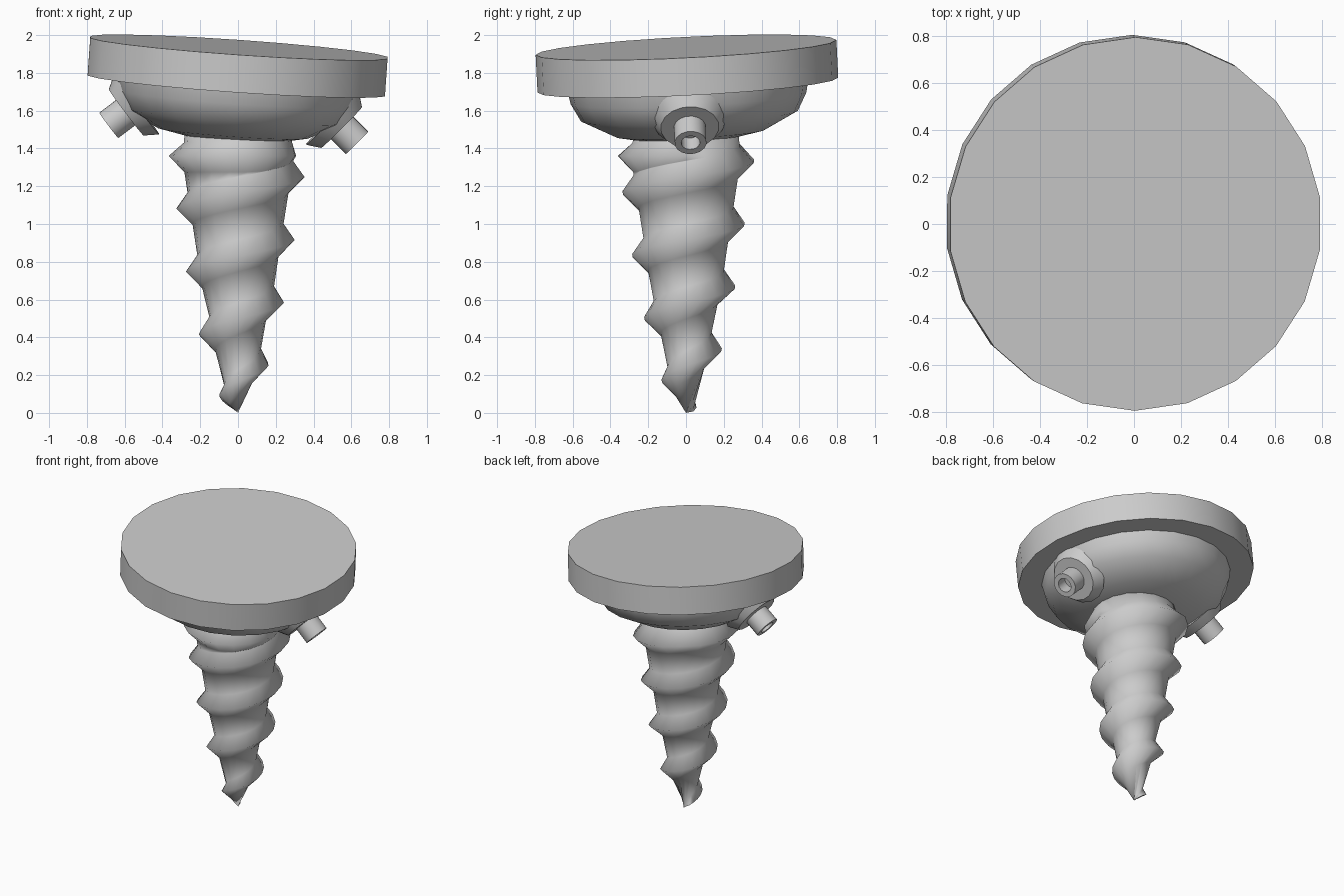
import bpy, bmesh, math
from mathutils import Matrix, Vector

cube = bpy.data.objects.get("Cube")
if cube:
    bpy.data.objects.remove(cube, do_unlink=True)

grey = bpy.data.materials.new("plain_grey")
grey.use_nodes = True
grey.diffuse_color = (0.6, 0.6, 0.6, 1)
grey.node_tree.nodes["Principled BSDF"].inputs["Base Color"].default_value = (0.6, 0.6, 0.6, 1)


def finish(bm, name, angle):
    """Clean the mesh, make the object and smooth it below the given angle."""
    bmesh.ops.remove_doubles(bm, verts=bm.verts, dist=0.0005)
    bmesh.ops.recalc_face_normals(bm, faces=bm.faces)
    mesh = bpy.data.meshes.new(name)
    bm.to_mesh(mesh)
    bm.free()
    mesh.materials.append(grey)
    obj = bpy.data.objects.new(name, mesh)
    bpy.context.collection.objects.link(obj)
    bpy.ops.object.select_all(action='DESELECT')
    obj.select_set(True)
    bpy.context.view_layer.objects.active = obj
    bpy.ops.object.shade_smooth_by_angle(angle=math.radians(angle))
    return obj


def lathe(name, profile, sides, matrix, angle=40):
    """Turn (radius, height) points about local z and cap both ends."""
    bm = bmesh.new()
    rings = []
    for r, h in profile:
        ring = []
        for i in range(sides):
            a = math.tau * (i + 0.5) / sides
            ring.append(bm.verts.new(matrix @ Vector((r * math.cos(a), r * math.sin(a), h))))
        rings.append(ring)
    for low, high in zip(rings, rings[1:]):
        for i in range(sides):
            j = (i + 1) % sides
            bm.faces.new((low[i], low[j], high[j], high[i]))
    bm.faces.new(rings[0])
    bm.faces.new(rings[-1])
    return finish(bm, name, angle)


# Tilted head: plate and bowl share one leaning frame
lean = Vector((0, 0, 1)).rotation_difference(Vector((0.07, -0.05, 1)))
head = Matrix.Translation((0.005, 0, 1.935)) @ lean.to_matrix().to_4x4()
lathe("head_plate", [(0.797, 0), (0.797, -0.2)], 22, head)
lathe("head_bowl", [(0.64, -0.19), (0.625, -0.27), (0.575, -0.365), (0.4, -0.455),
                    (0.2, -0.495)], 22, head, 60)

# Nozzles: flared collar, tube and bore, one on each side
nozzle_profile = [(0.2, -0.07), (0.185, -0.045), (0.155, 0), (0.085, 0), (0.085, 0.115),
                  (0.05, 0.115), (0.05, 0.03)]
for side, name in ((1, "left_nozzle"), (-1, "right_nozzle")):
    axis = Vector((side * 0.755, 0, -0.656))
    turn = Vector((0, 0, 1)).rotation_difference(axis).to_matrix().to_4x4()
    place = Matrix.Translation((side * 0.572, 0, -0.385))
    lathe(name, nozzle_profile, 16, head @ place @ turn)

# Screw shaft: tapered core with a right-handed helical thread
CORE = [(0, 0), (0.04, 0.045), (0.15, 0.075), (0.3, 0.115), (0.5, 0.15), (0.65, 0.188),
        (0.9, 0.225), (1.15, 0.265), (1.35, 0.295), (1.5, 0.28)]
SIDES, PITCH, TURNS = 18, 0.333, 6


def core(z):
    for (z0, r0), (z1, r1) in zip(CORE, CORE[1:]):
        if z <= z1:
            return r0 + (r1 - r0) * max(0, z - z0) / (z1 - z0)
    return CORE[-1][1]


def point(bm, step, z, extra=0):
    a = math.tau * step / SIDES
    r = core(z) + extra if z > 0 else 0
    return bm.verts.new((r * math.cos(a), r * math.sin(a), max(z, 0)))


bm = bmesh.new()
rows, last = [], SIDES * TURNS
for i in range(last + 1):
    raw = -0.417 + PITCH * i / SIDES
    crest = min(raw, 1.36)
    half = min(0.085, 0.03 + 0.2 * max(crest, 0))
    bump = min(0.073, 0.03 + 0.12 * max(crest, 0))
    bump *= max(0.1, min(1, (1.6 - raw) / 0.1))
    low = crest - half
    if i >= SIDES:
        low = max(low, rows[i - SIDES][2].co.z + 0.003)
    rows.append((point(bm, i, low), point(bm, i, crest, bump),
                 point(bm, i, min(crest + half, 1.43))))
top = [point(bm, i, 1.49) for i in range(SIDES)]

for i in range(last):
    a, b = rows[i], rows[i + 1]
    for k in (0, 1):
        bm.faces.new((a[k], b[k], b[k + 1], a[k + 1]))
    if i + SIDES < last:
        c, d = rows[i + SIDES][0], rows[i + SIDES + 1][0]
        bm.faces.new((a[2], b[2], d, c))
    elif i + SIDES > last:
        bm.faces.new((a[2], b[2], top[(i + 1) % SIDES], top[i % SIDES]))

# Thread run-out where the last turn meets the one below
start, after, end = rows[last - SIDES], rows[last - SIDES + 1], rows[last]
loop = [start[2], after[2], top[1], top[0], end[2], end[1], end[0]]
for p, q in zip(loop[2:], loop[3:]):
    bm.faces.new((loop[1], p, q))
bm.faces.new((loop[0], loop[1], loop[-1]))
bm.faces.new(top)
finish(bm, "screw_shaft", 100)
